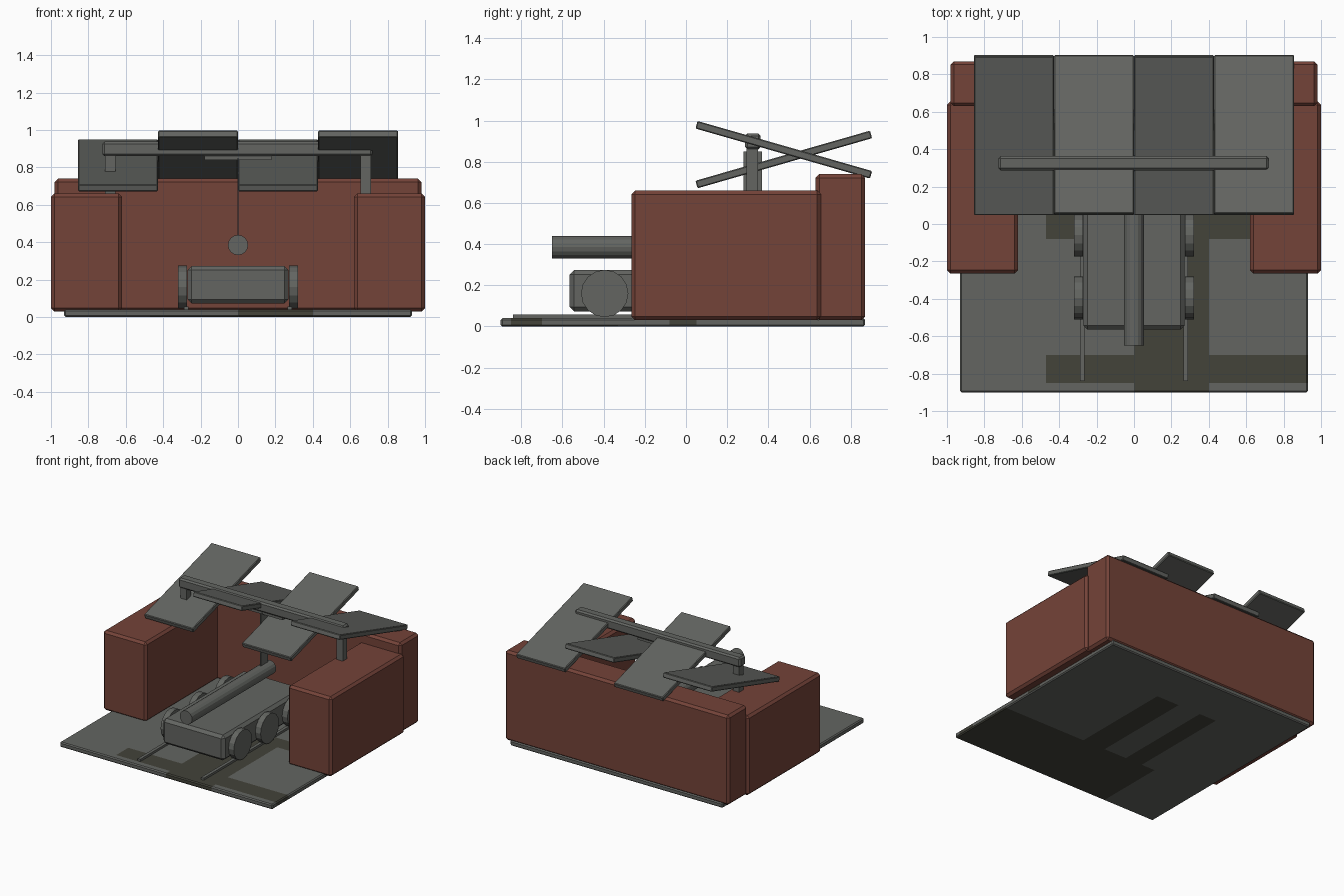
import bpy, bmesh, math
from mathutils import Matrix, Vector

if "Cube" in bpy.data.objects:
    bpy.data.objects.remove(bpy.data.objects["Cube"])


def material(name, rgb):
    m = bpy.data.materials.new(name)
    m.diffuse_color = (*rgb, 1)
    m.use_nodes = True
    m.node_tree.nodes["Principled BSDF"].inputs["Base Color"].default_value = m.diffuse_color
    return m


GRAY = material("steel_gray", (0.125, 0.13, 0.12))
DARK = material("dark_olive", (0.056, 0.056, 0.042))
BRICK = material("brick_red", (0.175, 0.056, 0.04))


def finish(name, bm, *mats):
    me = bpy.data.meshes.new(name)
    bm.normal_update()
    bm.to_mesh(me)
    bm.free()
    for m in mats:
        me.materials.append(m)
    ob = bpy.data.objects.new(name, me)
    bpy.context.collection.objects.link(ob)
    return ob


def box_mesh(x, y, z, bevel=0.0, tilt=0.0):
    """Box from (min, max) ranges, optionally bevelled and tilted about x."""
    bm = bmesh.new()
    bmesh.ops.create_cube(bm, size=1)
    bmesh.ops.scale(bm, vec=[r[1] - r[0] for r in (x, y, z)], verts=bm.verts)
    if bevel:
        bmesh.ops.bevel(bm, geom=bm.edges[:], offset=bevel, segments=1, affect='EDGES')
    centre = Vector([(r[0] + r[1]) / 2 for r in (x, y, z)])
    bm.transform(Matrix.Translation(centre) @ Matrix.Rotation(tilt, 4, 'X'))
    return bm


def box(name, x, y, z, mat, bevel=0.0, tilt=0.0):
    return finish(name, box_mesh(x, y, z, bevel, tilt), mat)


def cylinder(name, centre, radius, depth, axis, sides, mat):
    bm = bmesh.new()
    bmesh.ops.create_cone(bm, cap_ends=True, segments=sides,
                          radius1=radius, radius2=radius, depth=depth)
    turn = Matrix.Rotation(math.pi / 2, 4, axis)
    bm.transform(Matrix.Translation(centre) @ turn)
    return finish(name, bm, mat)


# Ground slab with dark painted patches, cut along patch borders
bm = box_mesh((-0.93, 0.93), (-0.9, 0.87), (0, 0.04), 0.008)
for axis, cuts in ((0, (-0.47, -0.35, -0.2, 0.0, 0.2, 0.4)),
                   (1, (-0.85, -0.7, -0.33, -0.08, 0.05, 0.5))):
    for c in cuts:
        n = [0, 0, 0]
        n[axis] = 1
        co = [0, 0, 0]
        co[axis] = c
        bmesh.ops.bisect_plane(bm, geom=bm.verts[:] + bm.edges[:] + bm.faces[:],
                               plane_co=co, plane_no=n)
bm.normal_update()
for f in bm.faces:
    x, y, _ = f.calc_center_median()
    if f.normal.z < -0.5:
        dark = (x > -0.47 and y < -0.33) or (
            y < 0.5 and (0 < x < 0.2 or -0.35 < x < -0.2))
    else:
        dark = (x > -0.47 and -0.85 < y < -0.7) or (0 < x < 0.4 and y < 0.05) \
            or (x > -0.47 and -0.08 < y < 0.05)
    f.material_index = int(dark)
finish("ground_slab", bm, GRAY, DARK)

# Protective walls
box("back_wall", (-0.98, 0.98), (0.63, 0.87), (0.03, 0.74), BRICK, 0.018)
for s, side in ((-1, "left"), (1, "right")):
    box(f"{side}_wall", sorted((s * 0.62, s * 1.0)), (-0.265, 0.655), (0.03, 0.66), BRICK, 0.018)
    # Roof posts and wheel ruts
    box(f"{side}_post", sorted((s * 0.655, s * 0.71)), (0.295, 0.35), (0.64, 0.88), GRAY)
    box(f"{side}_rut", sorted((s * 0.265, s * 0.29)), (-0.84, 0.44), (0.035, 0.057), GRAY)
    # Wheels
    for i in range(3):
        cylinder(f"{side}_wheel_{i + 1}", (s * 0.297, -0.395 + 0.335 * i, 0.16),
                 0.115, 0.046, 'Y', 16, GRAY)

# Vehicle hull and long barrel
box("vehicle_hull", (-0.27, 0.27), (-0.565, 0.45), (0.073, 0.273), GRAY, 0.022)
cylinder("barrel", (0, -0.125, 0.385), 0.054, 1.05, 'X', 16, GRAY)

# Roof beam with thin hanger
box("roof_beam", (-0.725, 0.72), (0.287, 0.363), (0.86, 0.938), GRAY, 0.012)
box("hanger_bar", (-0.18, 0.18), (0.3, 0.35), (0.84, 0.862), GRAY)
box("hanger_strip", (-0.004, 0.004), (0.28, 0.37), (0.42, 0.85), GRAY)

# Roof panels leaning alternately back and forward
for i in range(4):
    x0 = -0.856 + 0.428 * i
    z, tilt = ((0.811, 16), (0.858, -16))[i % 2]
    box(f"roof_panel_{i + 1}", (x0, x0 + 0.428), (0.475 - 0.441, 0.475 + 0.441),
        (z - 0.019, z + 0.019), GRAY, 0.005, math.radians(tilt))
